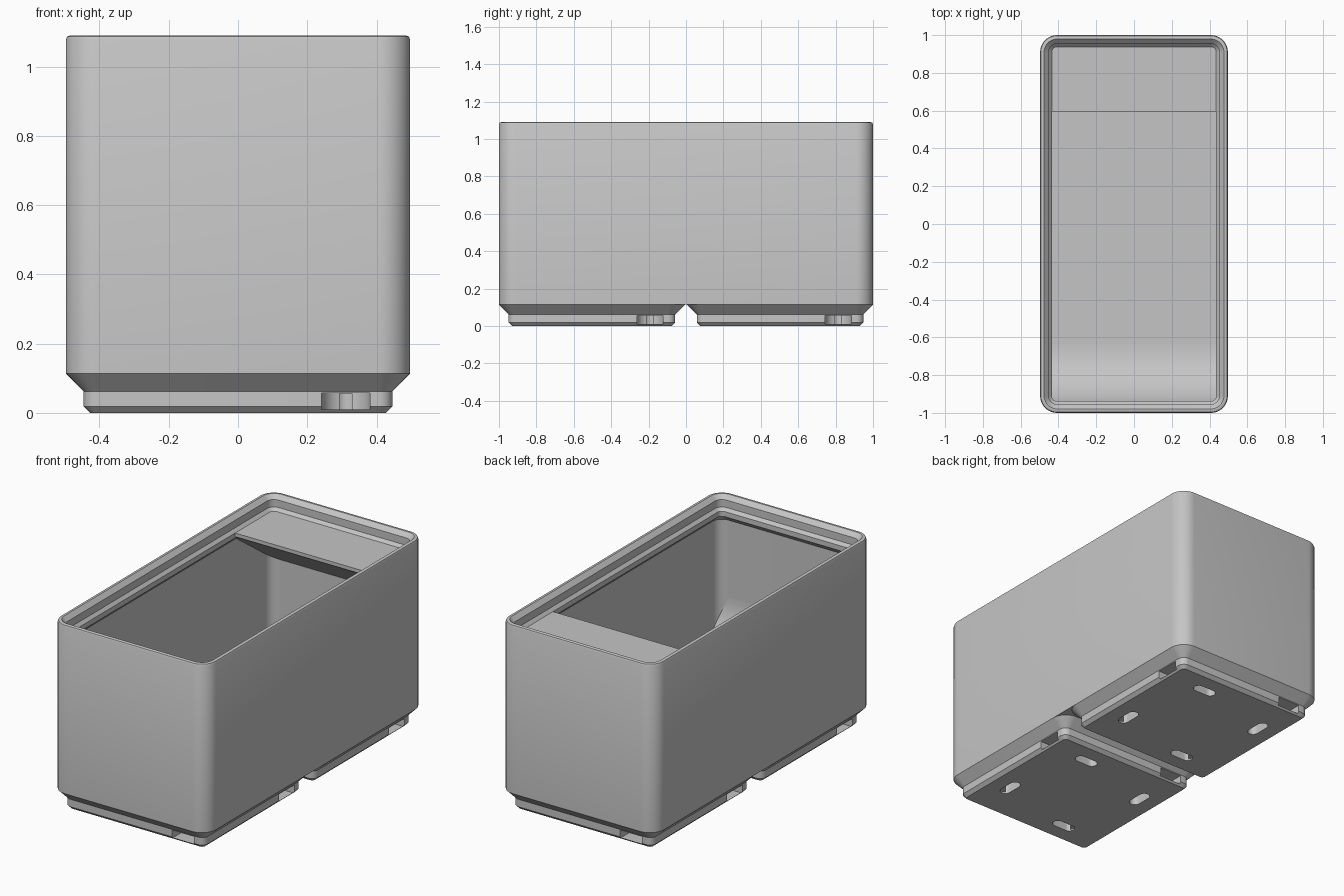
import bpy, bmesh, math
from mathutils import Matrix, Vector

cube = bpy.data.objects.get("Cube")
if cube:
    bpy.data.objects.remove(cube, do_unlink=True)

HALF_X, HALF_Y, CORNER = 0.497, 1.0, 0.09
WALL, LIP, FLOOR_Z, BASE_Z, LEDGE_Z = 0.029, 0.062, 0.165, 0.114, 1.006

grey = bpy.data.materials.new("plain grey")
grey.use_nodes = True
colour = (0.56, 0.56, 0.56, 1)
grey.diffuse_color = colour
grey.node_tree.nodes["Principled BSDF"].inputs["Base Color"].default_value = colour


def finish(name, bm, smooth=True):
    """Turn a bmesh into a named, shaded object."""
    bmesh.ops.recalc_face_normals(bm, faces=bm.faces)
    mesh = bpy.data.meshes.new(name)
    bm.to_mesh(mesh)
    bm.free()
    mesh.materials.append(grey)
    obj = bpy.data.objects.new(name, mesh)
    bpy.context.collection.objects.link(obj)
    if smooth:
        shade(obj)
    return obj


def shade(obj):
    bpy.ops.object.select_all(action="DESELECT")
    obj.select_set(True)
    bpy.context.view_layer.objects.active = obj
    bpy.ops.object.shade_smooth_by_angle(angle=math.radians(25))


def rounded_ring(bm, hx, hy, r, z, steps=10):
    """Loop of vertices around a rounded rectangle."""
    verts = []
    for q, (sx, sy) in enumerate([(1, 1), (-1, 1), (-1, -1), (1, -1)]):
        for i in range(steps + 1):
            a = math.pi / 2 * (q + i / steps)
            verts.append(bm.verts.new((sx * (hx - r) + r * math.cos(a),
                                       sy * (hy - r) + r * math.sin(a), z)))
    return verts


def loft(hx, hy, profile):
    """Skin of stacked rounded rectangles, given as (inset, z), capped at both ends."""
    bm = bmesh.new()
    rings = [rounded_ring(bm, hx - d, hy - d, CORNER - d, z) for d, z in profile]
    n = len(rings[0])
    for a, b in zip(rings, rings[1:]):
        for i in range(n):
            j = (i + 1) % n
            bm.faces.new((a[i], a[j], b[j], b[i]))
    bm.faces.new(rings[0])
    bm.faces.new(rings[-1])
    return bm


def prism(bm, points, vector):
    """Extrude a polygon along a vector into a closed solid."""
    face = bm.faces.new([bm.verts.new(p) for p in points])
    new = bmesh.ops.extrude_face_region(bm, geom=[face], use_keep_orig=True)["geom"]
    bmesh.ops.translate(bm, vec=vector, verts=[v for v in new if isinstance(v, bmesh.types.BMVert)])


def slot_cutters(name, x0, x1, r, z0, z1, cy):
    """Four round-ended slots, one per magnet pocket, turned around a foot."""
    bm = bmesh.new()
    for turn in range(4):
        m = Matrix.Translation((0, cy, 0)) @ Matrix.Rotation(turn * math.pi / 2, 4, "Z")
        pts = []
        for cx, start in ((x0, 0.5), (x1, 1.5)):
            for i in range(17):
                a = math.pi * (start + i / 16)
                pts.append(m @ Vector((cx + r * math.cos(a), 0.311 + r * math.sin(a), z0)))
        prism(bm, pts, (0, 0, z1 - z0))
    obj = finish(name, bm, smooth=False)
    obj.hide_render = True
    return obj


# Hollow bin: outer wall, rounded rim, stepped stacking lip, inner wall, floor
finish("bin_body", loft(HALF_X, HALF_Y, [
    (0, BASE_Z), (0, 1.078), (0.004, 1.087), (0.012, 1.09), (0.021, 1.09),
    (0.0455, 1.066), (0.0455, 1.023), (LIP, LEDGE_Z), (LIP, 0.977),
    (WALL, 0.944), (WALL, FLOOR_Z)]))

# Parts that span the inside from wall to wall
SPAN = 0.468
INNER_Y = HALF_Y - WALL

# Curved scoop along the inside of the front wall
bm = bmesh.new()
R = 0.335
scoop = [(-INNER_Y - 0.003, FLOOR_Z - 0.01), (R - INNER_Y, FLOOR_Z - 0.01)]
for i in range(21):
    a = math.pi / 2 * i / 20
    scoop.append((R - INNER_Y - R * math.sin(a), FLOOR_Z + R - R * math.cos(a)))
scoop.append((-INNER_Y - 0.003, FLOOR_Z + R))
prism(bm, [(-SPAN, y, z) for y, z in scoop], (2 * SPAN, 0, 0))
finish("front_scoop", bm)

# Label shelf at the back with a sloping underside
bm = bmesh.new()
shelf = [(0.595, LEDGE_Z), (0.595, 0.985), (INNER_Y, 0.715), (INNER_Y, LEDGE_Z)]
prism(bm, [(-SPAN, y, z) for y, z in shelf], (2 * SPAN, 0, 0))
finish("label_shelf", bm)

# Two chamfered feet with side magnet channels and push-out slots
for name, cy in (("front_foot", HALF_X - HALF_Y), ("back_foot", HALF_Y - HALF_X)):
    bm = loft(HALF_X, HALF_X, [(0.0705, 0), (0.0515, 0.019), (0.0515, 0.062), (0, BASE_Z)])
    bmesh.ops.translate(bm, vec=(0, cy, 0), verts=bm.verts)
    foot = finish(name, bm, smooth=False)
    bpy.context.view_layer.objects.active = foot
    for cutter in (slot_cutters("channel_cutter", 0.311, 0.6, 0.07, 0.01, 0.057, cy),
                   slot_cutters("slot_cutter", 0.14, 0.22, 0.03, -0.02, 0.0565, cy)):
        mod = foot.modifiers.new("cut", "BOOLEAN")
        mod.operation, mod.solver, mod.object = "DIFFERENCE", "EXACT", cutter
        bpy.ops.object.modifier_apply(modifier=mod.name)
        bpy.data.objects.remove(cutter, do_unlink=True)
    shade(foot)
